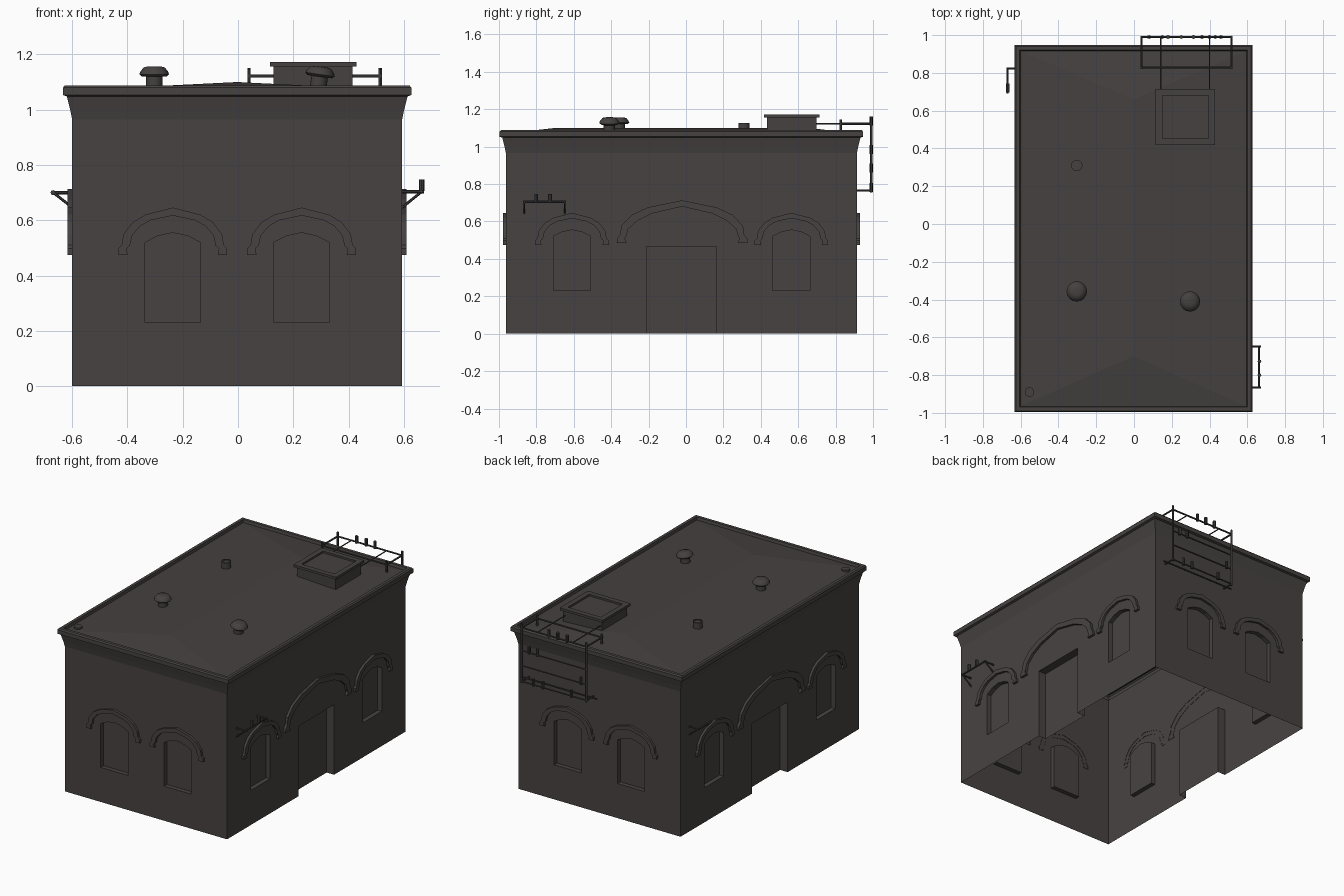
import bpy, bmesh, math
from mathutils import Vector, Matrix

if "Cube" in bpy.data.objects:
    bpy.data.objects.remove(bpy.data.objects["Cube"])

CX, CY, HX, HY = -0.003, -0.0245, 0.597, 0.9385   # wall plan centre and half sizes
WALL_TOP = 0.965


def material(name, rgb):
    m = bpy.data.materials.new(name)
    m.diffuse_color = (*rgb, 1)
    m.use_nodes = True
    m.node_tree.nodes["Principled BSDF"].inputs["Base Color"].default_value = m.diffuse_color
    return m


STONE = material("dark stone", (0.062, 0.055, 0.053))
ROOF = material("roof tar", (0.058, 0.052, 0.050))
METAL = material("dark metal", (0.050, 0.046, 0.045))


def finish(bm, name, mat, smooth=False):
    me = bpy.data.meshes.new(name)
    bm.to_mesh(me)
    bm.free()
    me.materials.append(mat)
    ob = bpy.data.objects.new(name, me)
    bpy.context.collection.objects.link(ob)
    if smooth:
        bpy.ops.object.select_all(action='DESELECT')
        ob.select_set(True)
        bpy.context.view_layer.objects.active = ob
        bpy.ops.object.shade_smooth_by_angle(angle=math.radians(40))
    return ob


def mirrored(half):
    """Half outline running from the foot to the centre -> full outline."""
    return half + [(-u, z) for u, z in reversed(half) if u > 0]


# half outlines: (distance from centre, height)
WINDOW = mirrored([(0.1, 0.23), (0.1, 0.52), (0.055, 0.543), (0, 0.555)])
DOOR = [(0.187, 0.0), (0.187, 0.466), (-0.187, 0.466), (-0.187, 0.0)]
SMALL_HOOD = ([(0.197, 0.475), (0.197, 0.498), (0.185, 0.51), (0.178, 0.55), (0.145, 0.593), (0.1, 0.62), (0, 0.646)],
              [(0.163, 0.475), (0.167, 0.498), (0.155, 0.508), (0.147, 0.545), (0.117, 0.58), (0.08, 0.6), (0, 0.617)])
LARGE_HOOD = ([(0.35, 0.485), (0.348, 0.51), (0.332, 0.53), (0.325, 0.578), (0.27, 0.635), (0.185, 0.675), (0, 0.713)],
              [(0.297, 0.485), (0.307, 0.51), (0.298, 0.525), (0.288, 0.56), (0.238, 0.605), (0.16, 0.643), (0, 0.68)])


def side_map(n, dist):
    """Maps (along wall, height, outward) to world space."""
    n = Vector(n)
    u = Vector((0, 0, 1)).cross(n)
    o = Vector((CX, CY, 0)) + n * dist
    return lambda a, z, d=0.0: o + u * a + n * d + Vector((0, 0, z))


def oriented(bm, verts, want):
    f = bm.faces.new(verts)
    f.normal_update()
    if f.normal.dot(want) < 0:
        f.normal_flip()


def recess(bm, pos, n, outline, centre, depth, closed):
    """Reveal and back panel of an opening."""
    pts = [(a + centre, z) for a, z in outline]
    mid = pos(centre, 0.35, -depth / 2)
    back = [bm.verts.new(pos(a, z, -depth)) for a, z in pts]
    front = [bm.verts.new(pos(a, z)) for a, z in pts]
    oriented(bm, back, n)
    k = len(pts)
    for i in range(k if closed else k - 1):
        j = (i + 1) % k
        c = (front[i].co + front[j].co) / 2
        oriented(bm, (front[i], front[j], back[j], back[i]), mid - c)


def hood(bm, pos, n, shape, centre, depth=0.016):
    """Raised moulding over an opening."""
    o, i = (mirrored(s) for s in shape)
    rows = [[bm.verts.new(pos(a + centre, z, d)) for a, z in line]
            for line, d in ((o, -0.002), (o, depth), (i, depth), (i, -0.002))]
    new = []
    for r in range(3):
        for k in range(len(o) - 1):
            new.append(bm.faces.new((rows[r][k], rows[r][k + 1], rows[r + 1][k + 1], rows[r + 1][k])))
    for k in (0, -1):
        new.append(bm.faces.new([row[k] for row in rows]))
    bmesh.ops.recalc_face_normals(bm, faces=new)
    if sum((f.normal.dot(n) * f.calc_area() for f in new), 0) < 0:
        bmesh.ops.reverse_faces(bm, faces=new)


# walls with recessed windows and doors, plus hood mouldings
walls, hoods = bmesh.new(), bmesh.new()
for n, dist, half, is_side in (((0, -1, 0), HY, HX, False), ((0, 1, 0), HY, HX, False),
                               ((1, 0, 0), HX, HY, True), ((-1, 0, 0), HX, HY, True)):
    pos, n = side_map(n, dist), Vector(n)
    centres = (-0.585, 0.588) if is_side else (-0.233, 0.233)
    base = [(half, 0), (half, WALL_TOP), (-half, WALL_TOP), (-half, 0)]
    if is_side:
        base += list(reversed(DOOR))
    loops = [base] + [[(a + c, z) for a, z in WINDOW] for c in centres]
    sheet = bmesh.new()
    for loop in loops:
        vs = [sheet.verts.new(pos(a, z)) for a, z in loop]
        for i in range(len(vs)):
            sheet.edges.new((vs[i - 1], vs[i]))
    bmesh.ops.triangle_fill(sheet, use_beauty=True, use_dissolve=False, edges=sheet.edges[:], normal=n)
    for f in sheet.faces:
        f.normal_update()
        if f.normal.dot(n) < 0:
            f.normal_flip()
    tmp = bpy.data.meshes.new("tmp")
    sheet.to_mesh(tmp)
    sheet.free()
    walls.from_mesh(tmp)
    bpy.data.meshes.remove(tmp)
    for c in centres:
        recess(walls, pos, n, WINDOW, c, 0.03, True)
        hood(hoods, pos, n, SMALL_HOOD, c)
    if is_side:
        recess(walls, pos, n, DOOR, 0, 0.055, False)
        hood(hoods, pos, n, LARGE_HOOD, 0.004)
bmesh.ops.remove_doubles(walls, verts=walls.verts[:], dist=0.0005)
finish(walls, "walls", STONE)
finish(hoods, "hood_mouldings", STONE)


# flared cornice with rim
def ring(bm, off, z):
    return [bm.verts.new((CX + sx * (HX + off), CY + sy * (HY + off), z))
            for sx, sy in ((-1, -1), (1, -1), (1, 1), (-1, 1))]


bm = bmesh.new()
rings = [ring(bm, o, z) for o, z in ((0, WALL_TOP), (0.007, 1.0), (0.019, 1.048), (0.033, 1.053),
                                     (0.033, 1.08), (0.026, 1.088), (0.006, 1.088), (0.002, 1.07))]
for a, b in zip(rings, rings[1:]):
    for i in range(4):
        j = (i + 1) % 4
        bm.faces.new((a[i], a[j], b[j], b[i]))
finish(bm, "cornice", STONE)

# low hipped roof
bm = bmesh.new()
c = ring(bm, 0.002, 1.07)
r0, r1 = (bm.verts.new((CX, y, 1.1)) for y in (-0.7, 0.66))
for f in ((c[0], c[1], r0), (c[1], c[2], r1, r0), (c[2], c[3], r1), (c[3], c[0], r0, r1)):
    bm.faces.new(f)
finish(bm, "roof", ROOF)


# roof hatch: box, overhanging lip and sunken top
bm = bmesh.new()
steps = [(0.143, 0.132, 1.06), (0.143, 0.132, 1.156), (0.157, 0.148, 1.156), (0.157, 0.148, 1.172),
         (0.122, 0.113, 1.172), (0.122, 0.113, 1.16)]
rings = [[bm.verts.new((0.272 + sx * hx, 0.566 + sy * hy, z))
          for sx, sy in ((-1, -1), (1, -1), (1, 1), (-1, 1))] for hx, hy, z in steps]
for a, b in zip(rings, rings[1:]):
    for i in range(4):
        bm.faces.new((a[i], a[(i + 1) % 4], b[(i + 1) % 4], b[i]))
bm.faces.new(rings[-1])
finish(bm, "roof_hatch", ROOF)


def lathe(name, profile, loc, mat, tilt=0.0, sides=16):
    """Turned part from (radius, height) points; the last ring is capped."""
    bm = bmesh.new()
    rows = [[bm.verts.new((r * math.cos(t), r * math.sin(t), z))
             for t in (2 * math.pi * k / sides for k in range(sides))] for r, z in profile]
    for a, b in zip(rows, rows[1:]):
        for i in range(sides):
            j = (i + 1) % sides
            bm.faces.new((a[i], a[j], b[j], b[i]))
    bm.faces.new(rows[-1])
    bm.transform(Matrix.Translation(loc) @ Matrix.Rotation(tilt, 4, 'Y'))
    finish(bm, name, mat, True)


# roof vents and pipes
CAP = [(0.03, 0), (0.03, 0.062), (0.045, 0.06), (0.054, 0.068), (0.05, 0.078), (0.038, 0.093), (0.02, 0.097)]
lathe("vent_left", CAP, (-0.303, -0.357, 1.06), ROOF)
lathe("vent_right", CAP, (0.287, -0.41, 1.06), ROOF, 0.14)
lathe("roof_pipe", [(0.03, 0), (0.03, 0.066), (0.024, 0.066), (0.024, 0.06)], (-0.303, 0.31, 1.06), ROOF)
lathe("drain_cap", [(0.025, 0), (0.025, 0.018)], (-0.553, -0.89, 1.065), ROOF)


def bar(bm, p, q, r=0.006, sides=6):
    p, q = Vector(p), Vector(q)
    m = Matrix.Translation((p + q) / 2) @ (q - p).to_track_quat('Z', 'Y').to_matrix().to_4x4()
    bmesh.ops.create_cone(bm, cap_ends=True, segments=sides, radius1=r, radius2=r, depth=(q - p).length, matrix=m)


# back sign frame hung over the roof edge
bm = bmesh.new()
X0, X1, YF, ZT = 0.04, 0.515, 0.99, 1.122
for y in (0.828, YF):
    bar(bm, (X0, y, ZT), (X1, y, ZT))
for x in (X0, X1):
    bar(bm, (x, 0.82, ZT), (x, YF, ZT))
    bar(bm, (x, 0.828, 1.07), (x, 0.828, 1.145), 0.007)
    bar(bm, (x, YF, 0.755), (x, YF, 1.15), 0.007)
    bar(bm, (x, 0.91, 0.765), (x, YF, 0.765))
for x in (0.142, 0.40):
    bar(bm, (x, 0.69, ZT), (x, YF, ZT), 0.004)
for z in (0.97, 0.87, 0.765):
    bar(bm, (X0, YF, z), (X1, YF, z), 0.005)
bar(bm, (X0 - 0.04, 0.94, 0.765), (X1 + 0.03, 0.94, 0.765), 0.005)
for x, z in ((0.18, ZT), (0.25, ZT), (0.315, ZT), (0.08, 0.87), (0.40, 0.97), (0.46, 0.97),
             (0.15, 0.765), (0.36, 0.765), (0.43, 0.765)):
    bar(bm, (x, YF, z - 0.008), (x, YF, z + 0.04), 0.01, 8)
finish(bm, "back_sign_frame", METAL)

# wall brackets on both sides
bm = bmesh.new()
for y in (-0.865, -0.648):
    bar(bm, (0.592, y, 0.703), (0.672, y, 0.703))
    bar(bm, (0.592, y, 0.645), (0.66, y, 0.7), 0.005)
bar(bm, (0.662, -0.872, 0.705), (0.662, -0.642, 0.705))
for y in (-0.8, -0.727):
    bar(bm, (0.664, y, 0.705), (0.664, y, 0.747), 0.01, 8)
finish(bm, "right_bracket", METAL)

bm = bmesh.new()
bar(bm, (-0.598, 0.823, 0.7), (-0.676, 0.823, 0.7))
bar(bm, (-0.598, 0.823, 0.645), (-0.664, 0.823, 0.697), 0.005)
bar(bm, (-0.669, 0.829, 0.7), (-0.669, 0.69, 0.7))
bar(bm, (-0.669, 0.745, 0.7), (-0.669, 0.695, 0.7), 0.009, 8)
finish(bm, "left_bracket", METAL)
